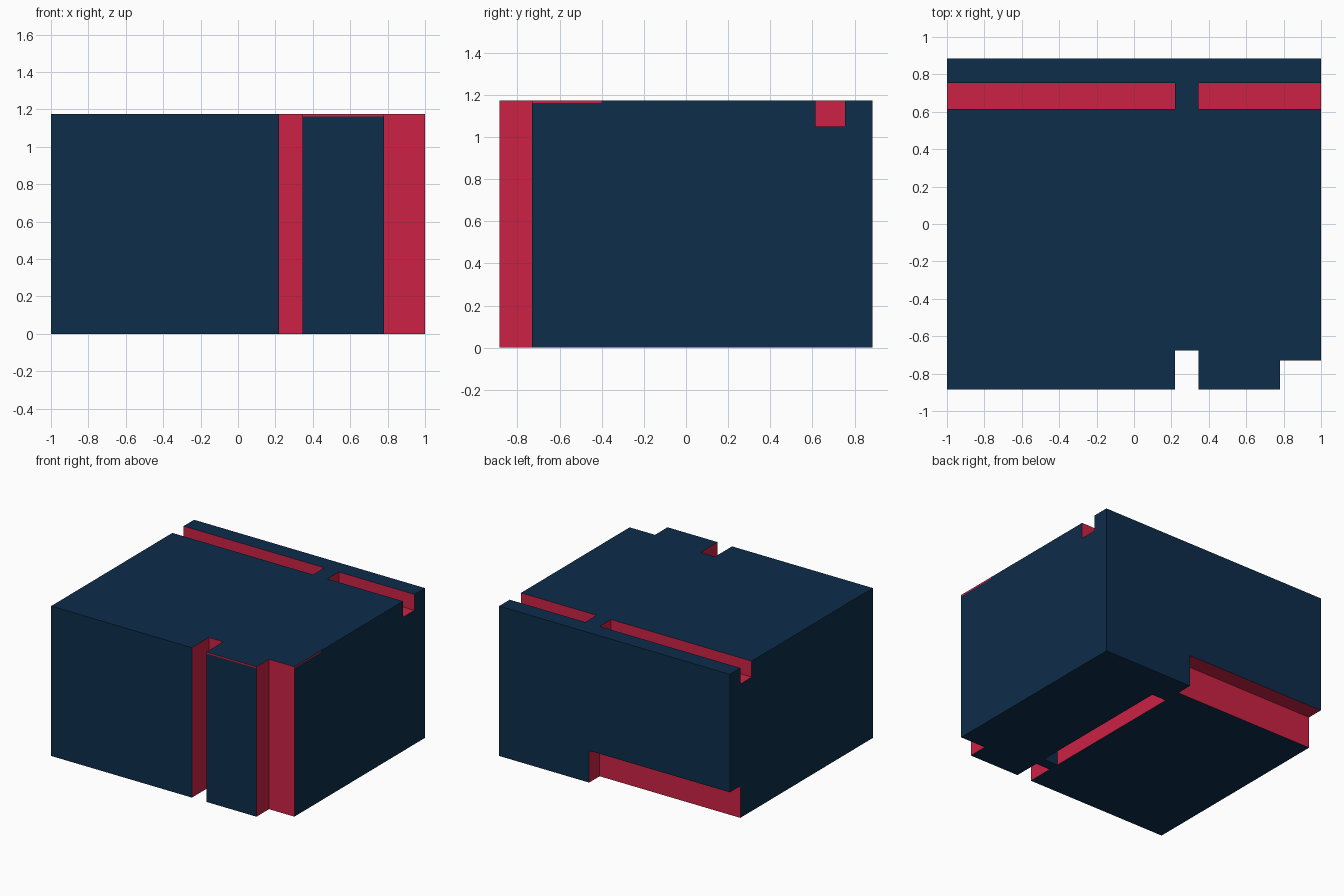
import bpy, bmesh
from mathutils import Vector

if "Cube" in bpy.data.objects:
    bpy.data.objects.remove(bpy.data.objects["Cube"])

W, D, H = 1.0, 0.885, 1.175          # half width, half depth, height

# Cuts as (x0, x1, y0, y1, z0, z1)
CUTS = [
    (0.22, 0.345, -D, -0.675, 0, H),        # front slot
    (0.78, W, -D, -0.73, 0, H),             # front corner step
    (-W, 0.22, 0.615, 0.755, 1.05, H),      # top groove, left run
    (0.345, W, 0.615, 0.755, 1.05, H),      # top groove, right run
    (-W, 0.22, 0.755, D, 0, 0.25),          # rear lower step
    (0.22, 0.345, -0.59, 0.615, 0, 0.125),  # underside groove
]
TRIM = (0.345, W, -D, -0.40, 1.163, H)      # thin red edge on the top corner panel


def material(name, rgb):
    m = bpy.data.materials.new(name)
    m.diffuse_color = (*rgb, 1)
    m.use_nodes = True
    m.node_tree.nodes["Principled BSDF"].inputs["Base Color"].default_value = m.diffuse_color
    return m


def inside(p, b):
    return all(b[2 * i] - 1e-5 <= p[i] <= b[2 * i + 1] + 1e-5 for i in range(3))


# Grid lines taken from the limits of every cut
grid = [sorted({v for b in CUTS + [TRIM, (-W, W, -D, D, 0, H)] for v in b[2 * a:2 * a + 2]})
        for a in range(3)]
size = [len(g) - 1 for g in grid]


def solid(c):
    if any(not 0 <= c[a] < size[a] for a in range(3)):
        return False
    mid = [(grid[a][c[a]] + grid[a][c[a] + 1]) / 2 for a in range(3)]
    return not any(inside(mid, b) for b in CUTS)


bm = bmesh.new()
verts = {}


def vert(k):
    if k not in verts:
        verts[k] = bm.verts.new([grid[a][k[a]] for a in range(3)])
    return verts[k]


# Skin the solid: one face wherever material meets air
for i in range(size[0]):
    for j in range(size[1]):
        for k in range(size[2]):
            cell = (i, j, k)
            if not solid(cell):
                continue
            for axis in range(3):
                for side in (0, 1):
                    near = list(cell)
                    near[axis] += 2 * side - 1
                    if solid(near):
                        continue
                    u, v = (axis + 1) % 3, (axis + 2) % 3
                    loop = []
                    for du, dv in ((0, 0), (1, 0), (1, 1), (0, 1)):
                        key = list(cell)
                        key[axis] += side
                        key[u] += du
                        key[v] += dv
                        loop.append(vert(tuple(key)))
                    f = bm.faces.new(loop if side else loop[::-1])
                    # Outer skin is blue, cut walls and the thin trim are red
                    mid = f.calc_center_median()
                    outer = not 0 <= near[axis] < size[axis]
                    trim = axis != 2 and inside(mid, TRIM)
                    groove_end = axis == 1 and abs(mid.y + 0.59) < 1e-4
                    f.material_index = 0 if (outer and not trim) or groove_end else 1

bmesh.ops.dissolve_limit(bm, angle_limit=0.01, verts=bm.verts[:], edges=bm.edges[:],
                         delimit={'MATERIAL'})

mesh = bpy.data.meshes.new("grooved_block")
bm.to_mesh(mesh)
bm.free()
mesh.materials.append(material("dark blue", (0.004, 0.026, 0.068)))
mesh.materials.append(material("crimson red", (0.604, 0.016, 0.06)))
block = bpy.data.objects.new("grooved_block", mesh)
bpy.context.collection.objects.link(block)
